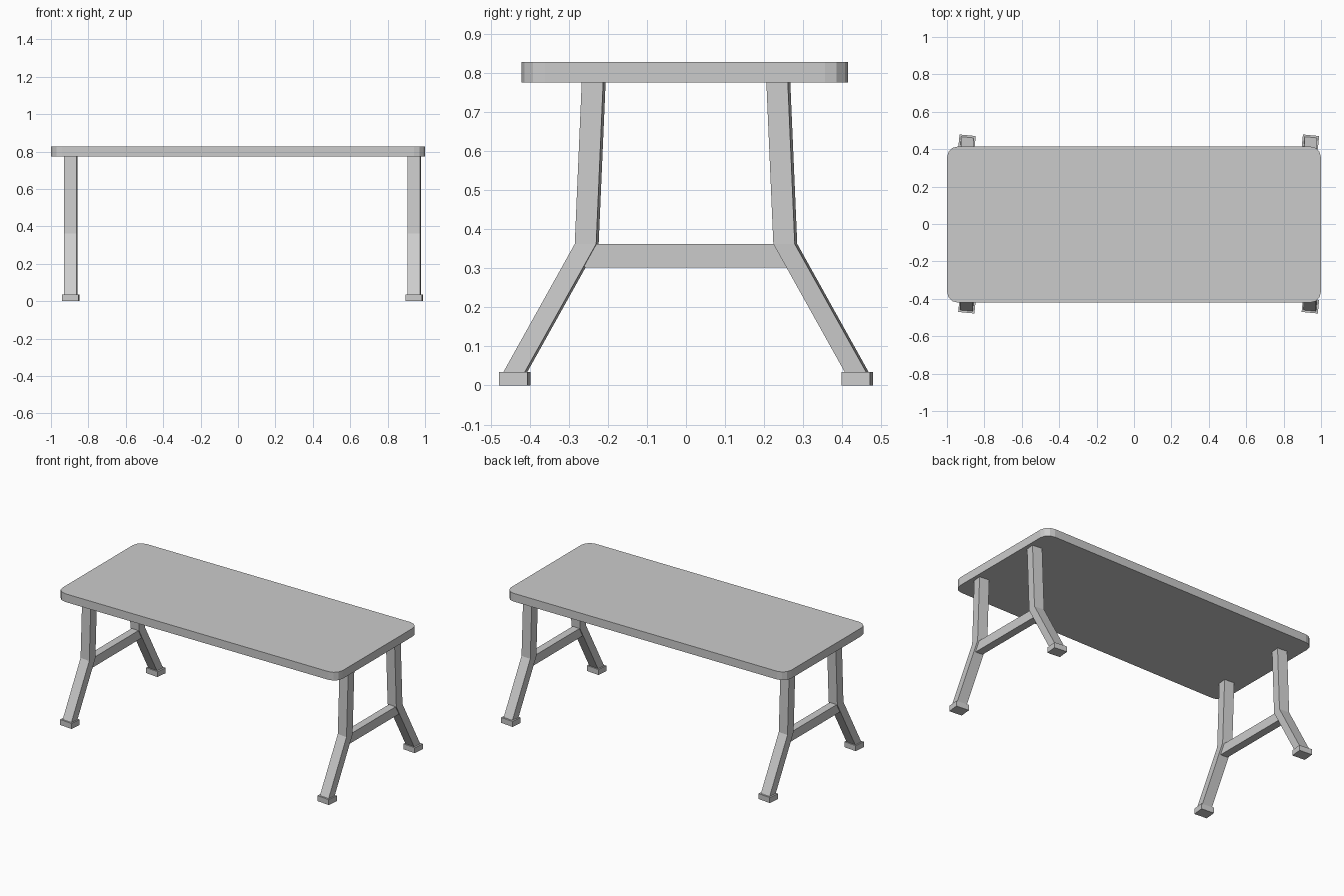
import bpy, bmesh, math
from mathutils import Vector, Matrix

if "Cube" in bpy.data.objects:
    bpy.data.objects.remove(bpy.data.objects["Cube"])

TWIST = Matrix.Rotation(math.radians(-5.5), 3, 'Z')


def new_object(name, bm):
    bmesh.ops.recalc_face_normals(bm, faces=bm.faces)
    mesh = bpy.data.meshes.new(name)
    bm.to_mesh(mesh)
    bm.free()
    obj = bpy.data.objects.new(name, mesh)
    bpy.context.collection.objects.link(obj)
    return obj


def loft(name, rings):
    """Skin a stack of equal-sized point loops and cap both ends."""
    bm = bmesh.new()
    loops = [[bm.verts.new(p) for p in ring] for ring in rings]
    n = len(loops[0])
    for a, b in zip(loops, loops[1:]):
        for i in range(n):
            j = (i + 1) % n
            bm.faces.new((a[i], a[j], b[j], b[i]))
    bm.faces.new(loops[0])
    bm.faces.new(loops[-1])
    return new_object(name, bm)


def rect(centre, w, d, rot=TWIST):
    corners = ((-1, -1), (1, -1), (1, 1), (-1, 1))
    return [Vector(centre) + rot @ Vector((sx * w / 2, sy * d / 2, 0)) for sx, sy in corners]


def rounded_rect(hx, hy, r, z, cy, segs):
    pts = []
    for k, (sx, sy) in enumerate(((1, 1), (-1, 1), (-1, -1), (1, -1))):
        for i in range(segs + 1):
            a = math.pi / 2 * (k + i / segs)
            pts.append((sx * (hx - r) + r * math.cos(a), cy + sy * (hy - r) + r * math.sin(a), z))
    return pts


# Tabletop: slab with rounded corners
loft("tabletop", [rounded_rect(1.0, 0.418, 0.06, z, -0.003, 3) for z in (0.775, 0.828)])

for end, x in (("left", -0.893), ("right", 0.943)):
    for side, s in (("front", -1), ("back", 1)):
        # Bent leg, slightly twisted about the vertical
        path = ((0.236, 0.78), (0.254, 0.362), (0.439, 0.03))
        loft(f"{end}_{side}_leg", [rect((x, s * y, z), 0.067, 0.055) for y, z in path])
        # Foot pad
        loft(f"{end}_{side}_foot", [rect((x, s * 0.438, z), 0.087, 0.073) for z in (0, 0.035)])
    # Crossbar between the two knees
    flat = Matrix.Identity(3)
    loft(f"{end}_crossbar", [rect((x, 0, z), 0.05, 0.52, flat) for z in (0.302, 0.362)])
